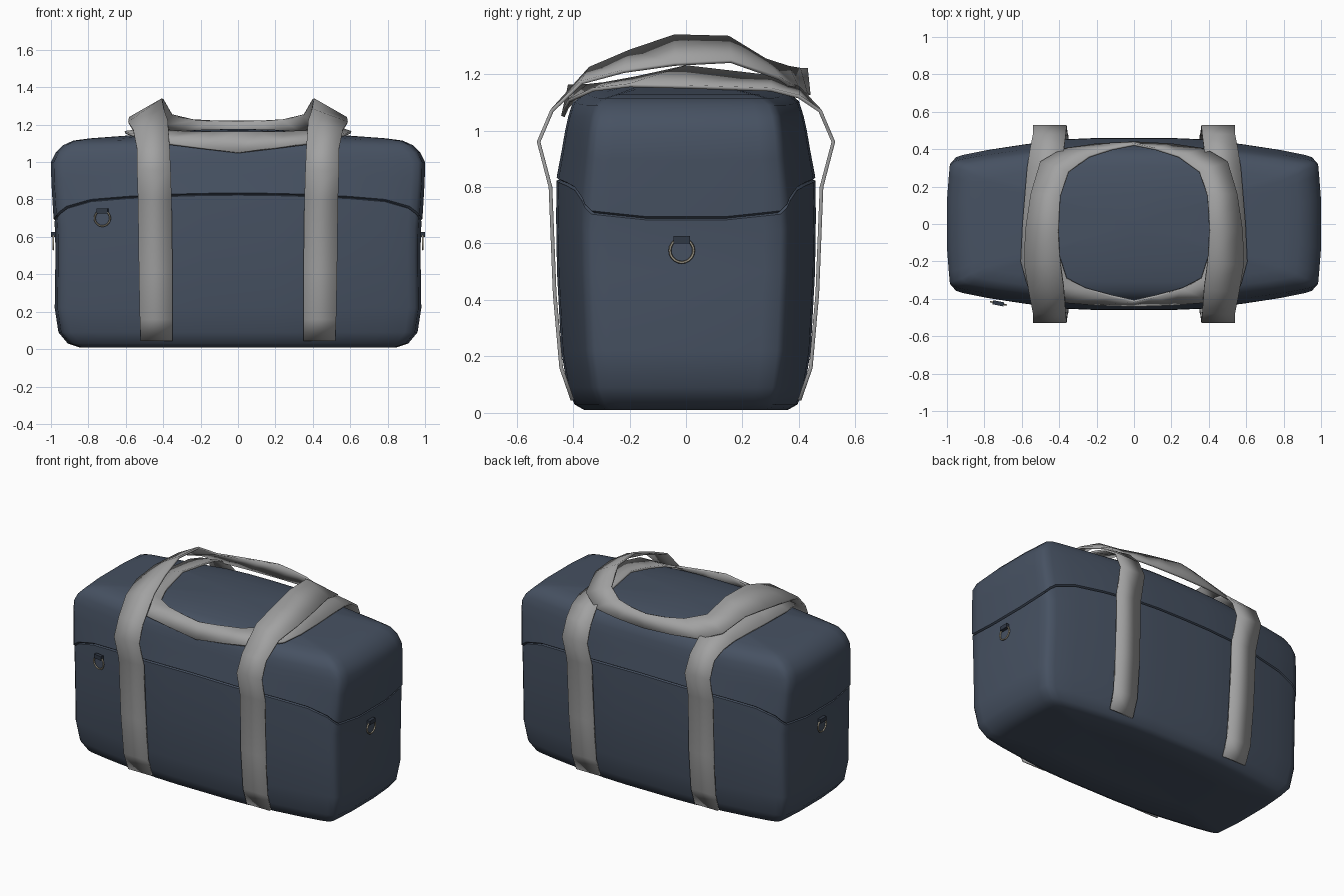
import bpy, bmesh, math
from mathutils import Vector

if "Cube" in bpy.data.objects:
    bpy.data.objects.remove(bpy.data.objects["Cube"])


def material(name, rgb):
    m = bpy.data.materials.new(name)
    m.diffuse_color = (*rgb, 1)
    m.use_nodes = True
    m.node_tree.nodes["Principled BSDF"].inputs["Base Color"].default_value = m.diffuse_color
    return m


NAVY = material("navy canvas", (0.062, 0.083, 0.122))
GREY = material("grey webbing", (0.36, 0.36, 0.36))
METAL = material("brass metal", (0.42, 0.38, 0.29))
DARK = material("dark tab", (0.03, 0.04, 0.06))


def finish(name, bm, mat, angle=40):
    bmesh.ops.recalc_face_normals(bm, faces=bm.faces)
    me = bpy.data.meshes.new(name)
    bm.to_mesh(me)
    bm.free()
    me.materials.append(mat)
    ob = bpy.data.objects.new(name, me)
    bpy.context.collection.objects.link(ob)
    bpy.ops.object.select_all(action='DESELECT')
    ob.select_set(True)
    bpy.context.view_layer.objects.active = ob
    bpy.ops.object.shade_smooth_by_angle(angle=math.radians(angle))
    return ob


# Bag body: stacked barrel-shaped plan outlines
QUARTER = [(0, 1), (.2, 1), (.37, .985), (.6, .925), (.8, .86), (.93, .805),
           (.965, .78), (.985, .73), (.99, .6), (1, .3), (1, 0)]
OUTLINE = (QUARTER + [(u, -v) for u, v in QUARTER[-2::-1]]
           + [(-u, -v) for u, v in QUARTER[1:]]
           + [(-u, v) for u, v in QUARTER[-2:0:-1]])
# z, half length, half depth, how far the ring follows the sagging seam
RINGS = [(.015, .5, .2, 0), (.01, .85, .36, 0), (.03, .91, .395, 0), (.09, .96, .42, 0),
         (.22, .98, .442, 0), (.5, .976, .457, 0), (.7, .978, .46, .5),
         (.823, .982, .458, 1), (.828, .974, .446, 1), (.835, .986, .458, 1),
         (.93, .998, .44, .25), (1.0, 1.0, .428, 0), (1.05, .975, .417, 0),
         (1.09, .935, .40, 0), (1.115, .88, .36, 0), (1.127, .79, .31, 0),
         (1.14, .5, .2, 0), (1.148, .22, .09, 0)]


def hump(x, z):
    return .028 * max(0, 1 - (x / .6) ** 2) * max(0, min(1, (z - 1.05) / .08))


bm = bmesh.new()
loops = []
for z, hx, hy, sag in RINGS:
    loop = []
    for u, v in OUTLINE:
        drop = sag * (.05 * u ** 2 + .09 * abs(u) ** 16)
        loop.append(bm.verts.new((u * hx, v * hy, z - drop + hump(u * hx, z))))
    loops.append(loop)
n = len(OUTLINE)
for a, b in zip(loops, loops[1:]):
    for i in range(n):
        bm.faces.new((a[i], a[(i + 1) % n], b[(i + 1) % n], b[i]))
for loop, z in ((loops[0], .015), (loops[-1], 1.178)):
    c = bm.verts.new((0, 0, z))
    for i in range(n):
        bm.faces.new((loop[i], loop[(i + 1) % n], c))
finish("bag_body", bm, NAVY)


# Carrying straps: inner edge and outer edge, half path mirrored in x
def strap(name, half, side):
    full = half + [tuple((-x, y, z) for x, y, z in p) for p in half[-2::-1]]
    bm = bmesh.new()
    rows = [[bm.verts.new((x, y * side, z)) for x, y, z in p] for p in full]
    for a, b in zip(rows, rows[1:]):
        bm.faces.new((a[0], a[1], b[1], b[0]))
    ob = finish(name, bm, GREY, 35)
    mod = ob.modifiers.new("thickness", 'SOLIDIFY')
    mod.thickness = .013
    mod.offset = 0


# shared upright part running up the bag side: x inner, x outer, y, z
UPRIGHT = [((xi, y, z), (xo, y, z)) for xi, xo, y, z in
           [(.35, .52, -.402, .045), (.35, .525, -.442, .16), (.35, .53, -.465, .42),
            (.355, .535, -.48, .8), (.36, .54, -.522, .96), (.365, .54, -.475, 1.07)]]

OVER = UPRIGHT + [
    ((.375, -.34, 1.22), (.56, -.37, 1.17)),
    ((.395, -.2, 1.28), (.585, -.22, 1.21)),
    ((.405, -.04, 1.335), (.58, -.04, 1.235)),
    ((.395, .15, 1.33), (.55, .16, 1.245)),
    ((.35, .28, 1.25), (.5, .33, 1.185)),
    ((.24, .36, 1.225), (.38, .40, 1.14)),
    ((.12, .40, 1.22), (.2, .425, 1.13)),
    ((0, .425, 1.22), (0, .435, 1.125))]
UNDER = UPRIGHT + [
    ((.375, -.40, 1.15), (.555, -.40, 1.12)),
    ((.385, -.3, 1.19), (.57, -.3, 1.145)),
    ((.405, 0, 1.225), (.595, 0, 1.155)),
    ((.395, .18, 1.185), (.605, .2, 1.16)),
    ((.36, .29, 1.165), (.57, .33, 1.145)),
    ((.26, .345, 1.16), (.42, .415, 1.105)),
    ((.12, .385, 1.16), (.2, .43, 1.075)),
    ((0, .412, 1.16), (0, .436, 1.05))]
strap("front_strap", OVER, 1)
strap("back_strap", UNDER, -1)


# Metal rings hanging from small fabric tabs
def hung_ring(name, pos, turn):
    bpy.ops.mesh.primitive_torus_add(major_radius=.042, minor_radius=.005, major_segments=20,
                                     minor_segments=6, location=pos,
                                     rotation=(math.pi / 2, 0, turn))
    ob = bpy.context.object
    ob.name = name
    ob.data.materials.append(METAL)
    bpy.ops.object.shade_smooth_by_angle(angle=math.radians(60))
    bpy.ops.mesh.primitive_cube_add(size=1, location=Vector(pos) + Vector((0, 0, .038)),
                                    rotation=(0, 0, turn))
    tab = bpy.context.object
    tab.name = name + "_tab"
    tab.scale = (.06, .022, .026)
    tab.data.materials.append(DARK)


hung_ring("front_ring", (-.725, -.424, .70), -.2)
hung_ring("right_ring", (.988, -.015, .575), math.pi / 2)
hung_ring("left_ring", (-.988, -.015, .575), math.pi / 2)
